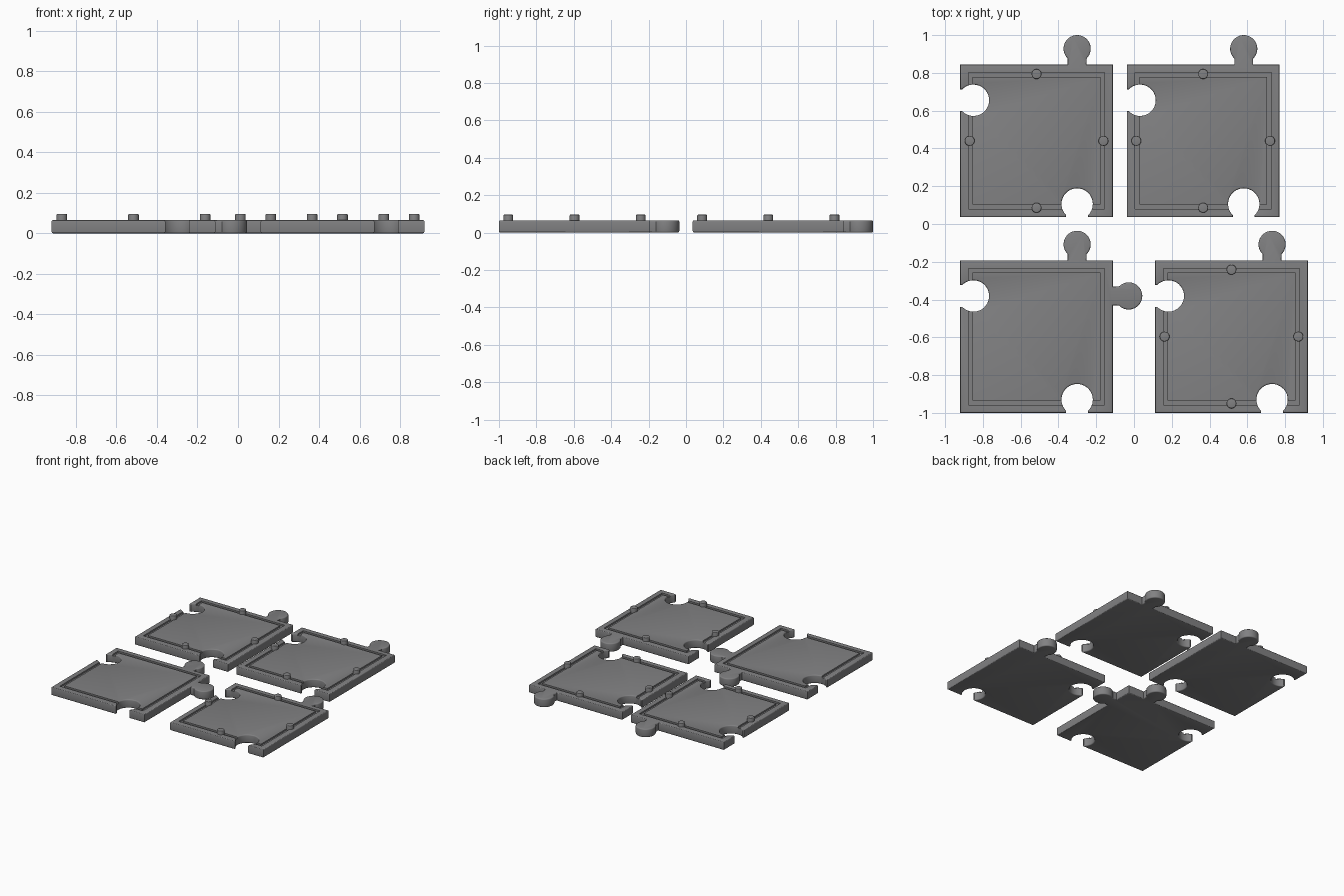
import bpy, bmesh, math

if "Cube" in bpy.data.objects:
    bpy.data.objects.remove(bpy.data.objects["Cube"])

HALF = 0.404      # half side of a tile
THICK = 0.066     # tile thickness
ROUND = 0.01      # rim rounding
KNOB = 0.215      # knob offset along an edge

grey = bpy.data.materials.new("grey")
grey.diffuse_color = (0.22, 0.22, 0.225, 1)
grey.use_nodes = True
grey.node_tree.nodes["Principled BSDF"].inputs["Base Color"].default_value = grey.diffuse_color


def edge_points(t, kind):
    """One side as (along, outward) points, with an optional tab or socket."""
    pts = [(-HALF, HALF)]
    if kind:
        s, off, r, w = (1, 0.084, 0.072, 0.05) if kind == "tab" else (-1, 0.07, 0.083, 0.058)
        a, c, n = math.asin(w / r), HALF + s * off, 28
        pts.append((t - w, HALF))
        for i in range(n + 1):
            p = a + (2 * math.pi - 2 * a) * i / n
            pts.append((t - r * math.sin(p), c - s * r * math.cos(p)))
        pts.append((t + w, HALF))
    return pts


def turn(x, y, k):
    for _ in range(k):
        x, y = -y, x
    return x, y


def finish(bm, name, loc):
    bmesh.ops.recalc_face_normals(bm, faces=bm.faces)
    me = bpy.data.meshes.new(name)
    bm.to_mesh(me)
    bm.free()
    me.materials.append(grey)
    ob = bpy.data.objects.new(name, me)
    ob.location = loc
    bpy.context.collection.objects.link(ob)
    return ob


def smooth(ob):
    bpy.ops.object.select_all(action='DESELECT')
    ob.select_set(True)
    bpy.context.view_layer.objects.active = ob
    bpy.ops.object.shade_smooth_by_angle(angle=math.radians(35))


def round_rims(bm, heights, size):
    rims = [e for e in bm.edges
            if any(all(abs(v.co.z - h) < 1e-5 for v in e.verts) for h in heights)]
    bmesh.ops.bevel(bm, geom=rims, offset=size, segments=3, profile=0.5,
                    affect='EDGES', clamp_overlap=True)


def groove_cutter(loc):
    """Square ring with a rectangular section."""
    bm = bmesh.new()
    section = [(0.361, 0.054), (0.361, 0.08), (0.338, 0.08), (0.338, 0.054)]
    rings = [[bm.verts.new((*turn(d, d, k), z)) for d, z in section] for k in range(4)]
    for k in range(4):
        a, b = rings[k], rings[(k + 1) % 4]
        for i in range(4):
            j = (i + 1) % 4
            bm.faces.new((a[i], b[i], b[j], a[j]))
    return finish(bm, "groove_cutter", loc)


def tile(name, x, y, right_kind, studs):
    # interlocking plate: bottom, right, top and left sides in turn
    sides = [(KNOB, "socket"), (KNOB, right_kind), (-KNOB, "tab"), (-KNOB, "socket")]
    bm = bmesh.new()
    verts = [bm.verts.new((*turn(t, -n, k), 0))
             for k, (pos, kind) in enumerate(sides) for t, n in edge_points(pos, kind)]
    base = bm.faces.new(verts)
    top = bmesh.ops.extrude_face_region(bm, geom=[base], use_keep_orig=True)
    bmesh.ops.translate(bm, vec=(0, 0, THICK),
                        verts=[g for g in top["geom"] if isinstance(g, bmesh.types.BMVert)])
    bmesh.ops.recalc_face_normals(bm, faces=bm.faces)
    round_rims(bm, (0, THICK), ROUND)
    plate = finish(bm, name + "_plate", (x, y, 0))

    # inset border groove
    cutter = groove_cutter((x, y, 0))
    mod = plate.modifiers.new("groove", 'BOOLEAN')
    mod.operation, mod.solver, mod.object = 'DIFFERENCE', 'EXACT', cutter
    bpy.context.view_layer.update()
    bpy.context.view_layer.objects.active = plate
    bpy.ops.object.modifier_apply(modifier=mod.name)
    bpy.data.objects.remove(cutter)
    smooth(plate)

    # small studs in the middle of each side
    for k in range(4 if studs else 0):
        bm = bmesh.new()
        bmesh.ops.create_cone(bm, cap_ends=True, segments=24, radius1=0.026,
                              radius2=0.026, depth=0.046)
        round_rims(bm, (0.023,), 0.005)
        dx, dy = turn(0.354, 0, k)
        smooth(finish(bm, f"{name}_stud_{k + 1}", (x + dx, y + dy, 0.073)))


tile("back_left", -0.516, 0.44, None, True)
tile("back_right", 0.366, 0.44, None, True)
tile("front_left", -0.516, -0.596, "tab", False)
tile("front_right", 0.516, -0.596, None, True)
